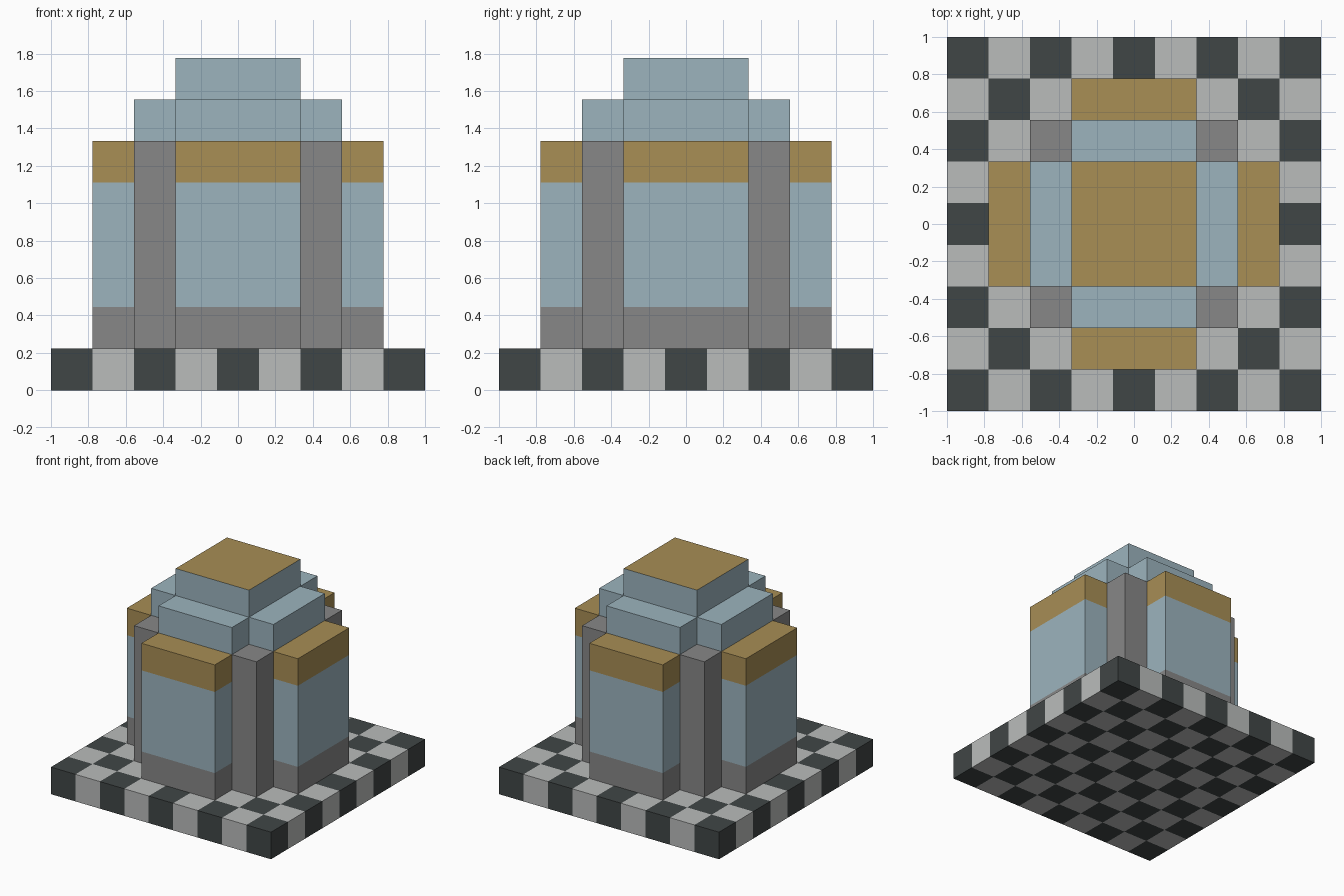
import bpy
import bmesh
from mathutils import Matrix, Vector

U = 2 / 9  # one block

cube = bpy.data.objects.get("Cube")
if cube:
    bpy.data.objects.remove(cube, do_unlink=True)


def make_material(name, hex_code):
    """Flat material from an sRGB hex colour."""
    srgb = [c / 255 for c in bytes.fromhex(hex_code)]
    colour = [c / 12.92 if c < 0.04045 else ((c + 0.055) / 1.055) ** 2.4 for c in srgb] + [1]
    mat = bpy.data.materials.new(name)
    mat.use_nodes = True
    mat.diffuse_color = colour
    bsdf = next(n for n in mat.node_tree.nodes if n.type == "BSDF_PRINCIPLED")
    bsdf.inputs["Base Color"].default_value = colour
    bsdf.inputs["Roughness"].default_value = 0.9
    return mat


dark = make_material("dark tile", "404646")
light = make_material("light tile", "BABCBB")
stone = make_material("grey stone", "878787")
blue = make_material("pale blue", "9CB4BE")
gold = make_material("ochre gold", "A88E55")


def finish(bm, name, materials):
    """Scale from blocks to units and link the object."""
    bmesh.ops.scale(bm, vec=(U, U, U), verts=bm.verts)
    mesh = bpy.data.meshes.new(name)
    bm.to_mesh(mesh)
    bm.free()
    for mat in materials:
        mesh.materials.append(mat)
    obj = bpy.data.objects.new(name, mesh)
    bpy.context.collection.objects.link(obj)
    return obj


def prism(outline, levels, bands):
    """Stack an outline through the levels, one material index per band."""
    bm = bmesh.new()
    rings = [[bm.verts.new((x, y, z)) for x, y in outline] for z in levels]
    n = len(outline)
    for low, high, index in zip(rings, rings[1:], bands):
        for i in range(n):
            j = (i + 1) % n
            bm.faces.new((low[i], low[j], high[j], high[i])).material_index = index
    cap = bm.faces.new(rings[-1])
    cap.material_index = bands[-1]
    return bm, cap


def square(half):
    return [(-half, -half), (half, -half), (half, half), (-half, half)]


def cross(arm, half):
    """Plus-shaped outline, built as one quarter turned four times."""
    points = []
    for turn in range(4):
        rot = Matrix.Rotation(turn * 1.5707963, 2)
        for corner in ((arm, -half), (arm, half), (half, half)):
            points.append(tuple(rot @ Vector(corner)))
    return points


# Chequered base: a grid raised by one block, coloured by cell
bm = bmesh.new()
bmesh.ops.create_grid(bm, x_segments=9, y_segments=9, size=4.5)
raised = bmesh.ops.extrude_face_region(bm, geom=bm.faces[:], use_keep_orig=True)
bmesh.ops.translate(bm, vec=(0, 0, 1),
                    verts=[g for g in raised["geom"] if isinstance(g, bmesh.types.BMVert)])
bmesh.ops.recalc_face_normals(bm, faces=bm.faces)
for face in bm.faces:
    cell = face.calc_center_median() - face.normal * 0.5
    face.material_index = (round(cell.x) + round(cell.y)) % 2
finish(bm, "chequered_base", [dark, light])

# Main cross-shaped tower: stone plinth, blue walls, gold cornice
bm, _ = prism(cross(3.5, 1.5), (1, 2, 5, 6), (0, 1, 2))
finish(bm, "tower_walls", [stone, blue, gold])

# Stone pillars in the four inner corners
for side, x in (("left", 2), ("right", -2)):
    for end, y in (("front", -2), ("back", 2)):
        bm, _ = prism([(x + a, y + b) for a, b in square(0.5)], (1, 6), (0,))
        finish(bm, f"{end}_{side}_pillar", [stone])

# Stepped roof
bm, _ = prism(cross(2.5, 1.5), (6, 7), (0,))
finish(bm, "lower_roof", [blue])

# Top step with a gold square inset in its centre
bm, cap = prism(square(1.5), (7, 8), (0,))
bmesh.ops.inset_individual(bm, faces=[cap], thickness=1)
cap.material_index = 1
finish(bm, "upper_roof", [blue, gold])
